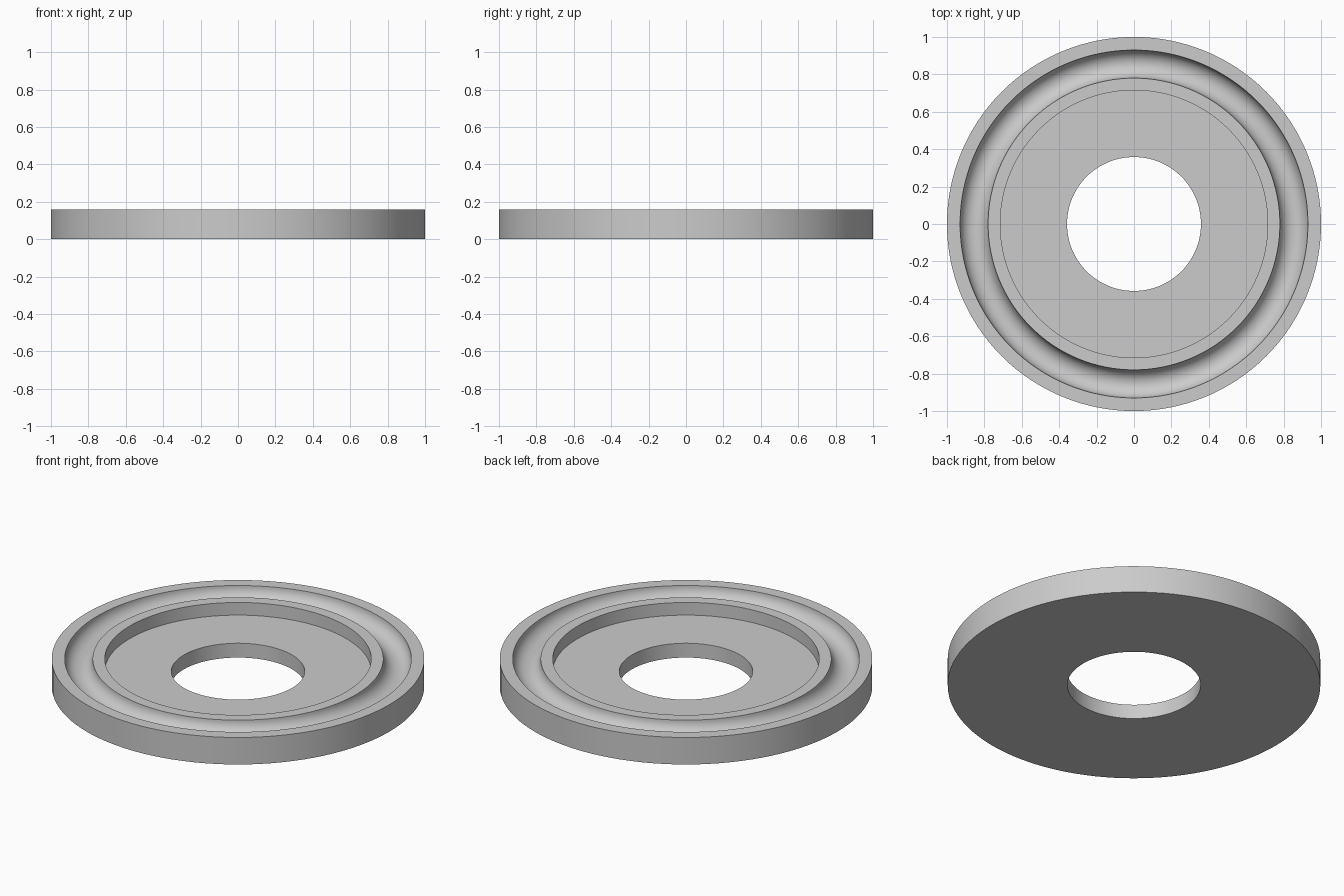
import bpy, bmesh, math

if "Cube" in bpy.data.objects:
    bpy.data.objects.remove(bpy.data.objects["Cube"])

SEGMENTS = 128
TOP, FLOOR, GROOVE_MID, GROOVE_R = 0.16, 0.085, 0.855, 0.075

# Cross-section (radius, z): bore, recessed floor, inner lip, round groove, rim
profile = [(0.358, 0.0), (0.358, FLOOR), (0.715, FLOOR), (0.715, TOP)]
for i in range(21):
    a = math.pi + math.pi * i / 20
    profile.append((GROOVE_MID + GROOVE_R * math.cos(a), TOP + GROOVE_R * math.sin(a)))
profile += [(1.0, TOP), (1.0, 0.0)]

# Revolve the closed cross-section around z
bm = bmesh.new()
rings = []
for s in range(SEGMENTS):
    t = 2 * math.pi * s / SEGMENTS
    rings.append([bm.verts.new((r * math.cos(t), r * math.sin(t), z)) for r, z in profile])
n = len(profile)
for s in range(SEGMENTS):
    a, b = rings[s], rings[(s + 1) % SEGMENTS]
    for i in range(n):
        j = (i + 1) % n
        bm.faces.new((a[i], a[j], b[j], b[i]))
bmesh.ops.recalc_face_normals(bm, faces=bm.faces)
mesh = bpy.data.meshes.new("bearing_race")
bm.to_mesh(mesh)
bm.free()

race = bpy.data.objects.new("bearing_race", mesh)
bpy.context.collection.objects.link(race)

# Plain grey metal
grey = bpy.data.materials.new("grey_metal")
grey.diffuse_color = (0.6, 0.6, 0.6, 1)
grey.use_nodes = True
grey.node_tree.nodes["Principled BSDF"].inputs["Base Color"].default_value = grey.diffuse_color
mesh.materials.append(grey)

# Smooth curved surfaces, sharp corners
bpy.context.view_layer.objects.active = race
race.select_set(True)
bpy.ops.object.shade_smooth_by_angle(angle=math.radians(30))
